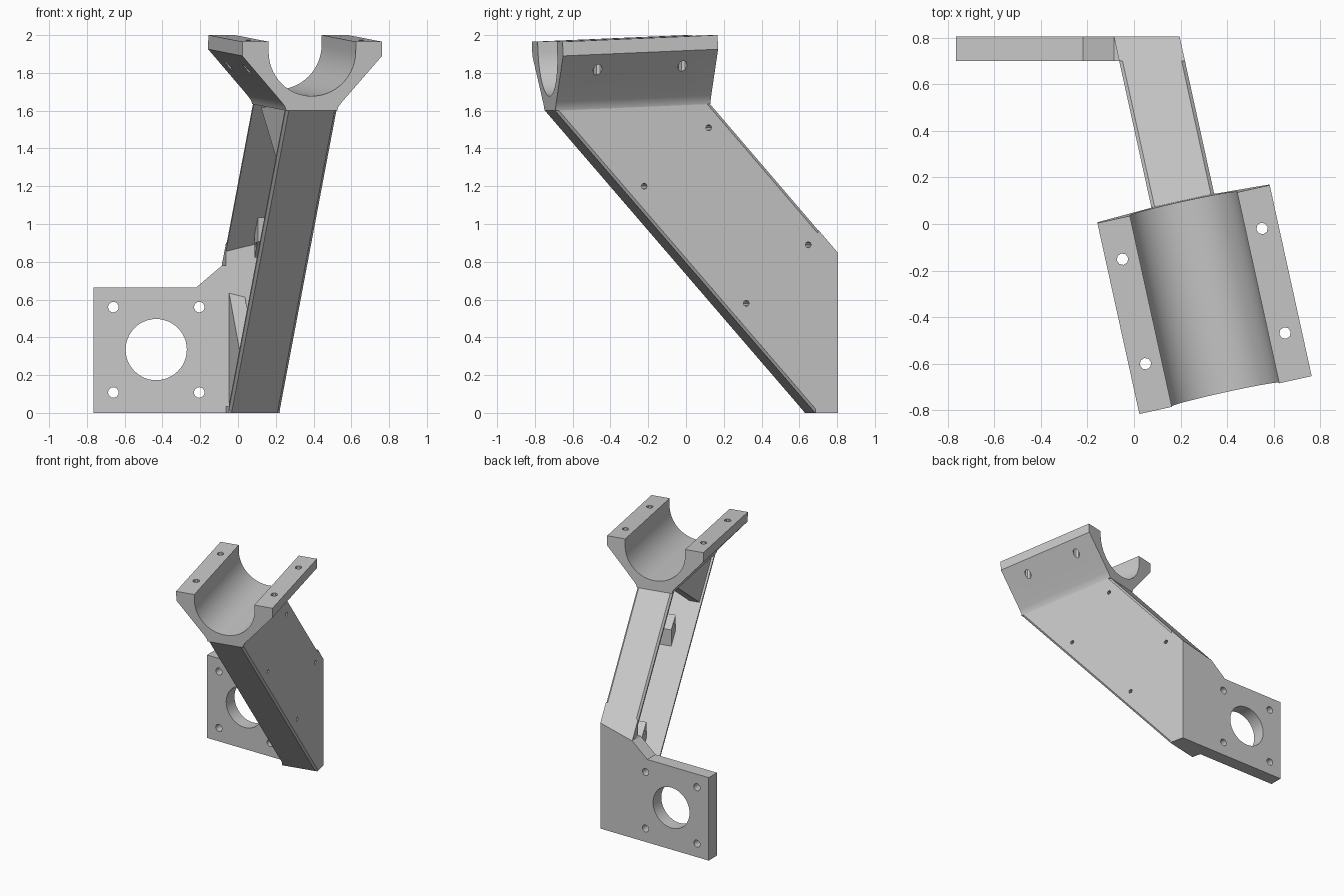
import bpy, bmesh
from math import sin, cos, pi, radians
from mathutils import Vector

cube = bpy.data.objects.get("Cube")
if cube:
    bpy.data.objects.remove(cube)

grey = bpy.data.materials.new("plain grey")
grey.use_nodes = True
colour = (0.58, 0.58, 0.58, 1)
grey.diffuse_color = colour
grey.node_tree.nodes["Principled BSDF"].inputs["Base Color"].default_value = colour

ANGLE = radians(12.4)
HALF = 0.138            # half the arm width
FRONT, BACK = 0.7, 0.805  # faces of the mounting plate
TILT = 0.042            # cradle lean


def arm_space(u, v, z):
    """Across the arm, along the arm, up -> world."""
    return Vector((0.39 + u * cos(ANGLE) - v * sin(ANGLE),
                   -0.72 + u * sin(ANGLE) + v * cos(ANGLE), z))


def side(u, p):          # profile seen from the side of the arm
    return arm_space(u, p[0], p[1])


def end(v, p):           # profile seen along the cradle axis
    return arm_space(p[0], v - TILT * (p[1] - 1.6), p[1] + TILT * v)


def plate(y, p):         # profile seen from the front
    return Vector((p[0], y, p[1]))


def upright(z, p):       # profile seen from above
    return arm_space(p[0], p[1], z)


def prism(name, pts, lo, hi, place, chamfer=0, keep=()):
    """Extrude a profile; chamfer its first side; keep a slab between planes in y."""
    bm = bmesh.new()
    a = [bm.verts.new(place(lo, p)) for p in pts]
    b = [bm.verts.new(place(hi, p)) for p in pts]
    bm.faces.new(a)
    bm.faces.new(b[::-1])
    for i in range(len(pts)):
        j = (i + 1) % len(pts)
        bm.faces.new((a[j], a[i], b[i], b[j]))
    bmesh.ops.recalc_face_normals(bm, faces=bm.faces[:])
    if chamfer:
        edges = [bm.edges.get((r[0], r[1])) for r in (a, b)]
        bmesh.ops.bevel(bm, geom=edges, offset=chamfer, segments=1, affect='EDGES')
    for y, direction in keep:
        bmesh.ops.bisect_plane(bm, geom=bm.verts[:] + bm.edges[:] + bm.faces[:],
                               plane_co=(0, y, 0), plane_no=(0, direction, 0),
                               clear_outer=True)
        bmesh.ops.holes_fill(bm, edges=[e for e in bm.edges if e.is_boundary], sides=0)
    bmesh.ops.recalc_face_normals(bm, faces=bm.faces[:])
    mesh = bpy.data.meshes.new(name)
    bm.to_mesh(mesh)
    bm.free()
    mesh.materials.append(grey)
    obj = bpy.data.objects.new(name, mesh)
    bpy.context.collection.objects.link(obj)
    return obj


def ring(cx, cz, r, n=16):
    return [(cx + r * cos(2 * pi * i / n), cz + r * sin(2 * pi * i / n)) for i in range(n)]


def cut(obj, cutters):
    for c in cutters:
        c.hide_render = True
        m = obj.modifiers.new("cut", 'BOOLEAN')
        m.operation, m.solver, m.object = 'DIFFERENCE', 'EXACT', c
    deps = bpy.context.evaluated_depsgraph_get()
    obj.data = bpy.data.meshes.new_from_object(obj.evaluated_get(deps))
    obj.modifiers.clear()
    for c in cutters:
        bpy.data.objects.remove(c)


def low(v):              # underside line of the arm
    return 1.6 - 1.135 * v


def high(v):             # upper line of the arm
    return 1.635 - 1.14 * (v - 0.84)


def screw_hole(v, z):
    return prism("screw_cutter", ring(v, z, 0.016, 8), -0.3, 0.3, side)


screws = [(0.83, 1.51), (0.48, 1.2), (1.37, 0.89), (1.034, 0.58)]
WALL, INNER, END = 0.045, 0.105, 1.7
rear = [(BACK, 1)]

# Arm: sloping channel of four walls, open on one side
prism("arm_lower_wall", [(0, low(0)), (1.41, 0), (1.41, WALL), (0, low(0) + WALL)],
      -HALF, HALF, side, 0.014)
prism("arm_upper_wall", [(END, high(END)), (0.818, 1.66), (0.778, 1.66),
                         (END, high(END) - WALL)], -HALF, HALF, side, 0.014, rear)
prism("arm_foot", [(1.41, 0), (END, 0), (END, 0.035), (1.41, 0.035)],
      -HALF, HALF, side, 0, rear)
web = prism("arm_side_wall", [(0.01, low(0.01) + 0.022), (1.41, 0.02), (END, 0.02),
                              (END, high(END) - 0.022), (0.79, 1.66), (0.01, 1.66)],
            INNER, HALF, side, 0, rear)
cut(web, [screw_hole(v, z) for v, z in screws])
prism("arm_end_wall", [(1.41, 0), (END, 0), (END, high(END)), (1.4, high(1.4))],
      -HALF, HALF, side, 0, [(BACK, 1), (FRONT, -1)])

# Corner gussets inside the channel
gussets = {"upper_gusset": [(0.03, 1.62), (0.7, 1.62), (0.27, low(0.27) + 0.02)],
           "lower_gusset": [(1.18, low(1.18) + 0.02), (1.41, 0.02), (1.52, 0.02), (1.52, 0.68)]}
for name, pts in gussets.items():
    prism(name, pts, -0.122, -0.04, side, 0, [(0.75, 1)])

# Screw bosses standing against the upper and lower walls
for i, (v, z) in enumerate(screws):
    edge, sign = (high, -1) if i % 2 == 0 else (low, 1)
    d = 0.042
    pts = [(v - d, edge(v - d) + sign * 0.02), (v + d, edge(v + d) + sign * 0.02),
           (v + d, z - d + sign * 0.025), (v - d, z + d + sign * 0.025)]
    cut(prism("screw_boss", pts, 0.0, INNER + 0.01, side), [screw_hole(v, z)])

# Cradle: half-round saddle with two clamping flanges
TOP, R, DROP = 1.965, 0.236, 0.052
half = [(HALF, 1.6), (HALF + 0.006, 1.62), (HALF + 0.026, 1.646), (0.379, 1.89), (0.379, TOP)]
arc = [(R * cos(pi * i / 32), TOP - DROP - R * sin(pi * i / 32)) for i in range(33)]
outline = half + [(R, TOP)] + arc + [(-R, TOP)] + [(-x, z) for x, z in reversed(half)]
cradle = prism("cradle", outline, 0, 0.84, end)
cut(cradle, [prism("bolt_cutter", ring(u, v, 0.025, 8), 1.5, 2.2, upright)
             for u in (-0.307, 0.307) for v in (0.19, 0.65)])

# Mounting plate with a large bore and four bolt holes
mount = prism("mounting_plate", [(-0.765, 0), (0, 0), (0, 0.78), (-0.085, 0.78),
                                 (-0.22, 0.665), (-0.765, 0.665)], FRONT, BACK, plate)
holes = [ring(x, z, 0.028) for x in (-0.66, -0.205) for z in (0.108, 0.56)]
holes.append(ring(-0.433, 0.335, 0.162, 48))
cut(mount, [prism("hole_cutter", h, 0.5, 1.0, plate) for h in holes])

# Smooth only the rounded surfaces
for obj in (cradle, mount):
    bpy.ops.object.select_all(action='DESELECT')
    obj.select_set(True)
    bpy.context.view_layer.objects.active = obj
    bpy.ops.object.shade_smooth_by_angle(angle=radians(28))
